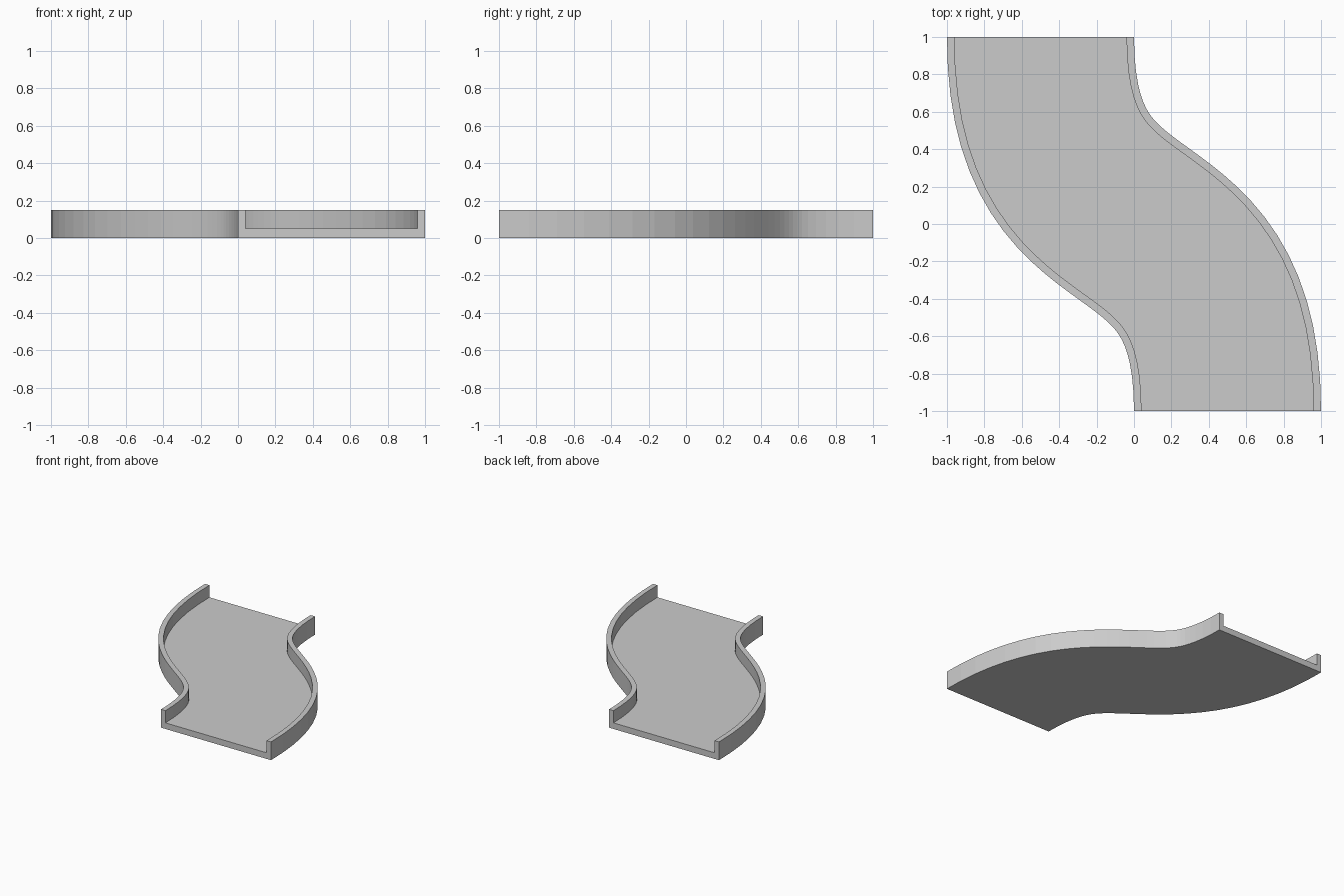
import bpy, bmesh
from mathutils import Vector

if "Cube" in bpy.data.objects:
    bpy.data.objects.remove(bpy.data.objects["Cube"], do_unlink=True)

SEGMENTS = 28
HALF, WALL = 0.5, 0.04
FLOOR_Z, TOP_Z = 0.05, 0.15
HANDLE = 1.28

grey = bpy.data.materials.new("light_grey")
grey.use_nodes = True
colour = (0.6, 0.6, 0.6, 1)
grey.diffuse_color = colour
grey.node_tree.nodes["Principled BSDF"].inputs["Base Color"].default_value = colour

# S-shaped centre line running from back to front
path = [Vector(p) for p in ((-HALF, 1), (-HALF, 1 - HANDLE), (HALF, HANDLE - 1), (HALF, -1))]


def centre_and_normal(t):
    a, b, c, d = path
    s = 1 - t
    point = a * s**3 + b * 3 * s * s * t + c * 3 * s * t * t + d * t**3
    tangent = ((b - a) * s * s + (c - b) * 2 * s * t + (d - c) * t * t).normalized()
    return point, Vector((-tangent.y, tangent.x))


# U-shaped channel section: (sideways offset, height)
inner = HALF - WALL
section = [(-HALF, 0), (HALF, 0), (HALF, TOP_Z), (inner, TOP_Z),
           (inner, FLOOR_Z), (-inner, FLOOR_Z), (-inner, TOP_Z), (-HALF, TOP_Z)]

# Sweep the section along the centre line and cap both ends
bm = bmesh.new()
rings = []
for i in range(SEGMENTS + 1):
    point, normal = centre_and_normal(i / SEGMENTS)
    rings.append([bm.verts.new((*(point + normal * off), z)) for off, z in section])
count = len(section)
for r0, r1 in zip(rings, rings[1:]):
    for k in range(count):
        n = (k + 1) % count
        bm.faces.new((r0[k], r0[n], r1[n], r1[k]))
for ring in (rings[0], rings[-1]):
    bm.faces.new((ring[0], ring[1], ring[4], ring[5]))
    bm.faces.new((ring[1], ring[2], ring[3], ring[4]))
    bm.faces.new((ring[0], ring[5], ring[6], ring[7]))
bmesh.ops.recalc_face_normals(bm, faces=bm.faces)

mesh = bpy.data.meshes.new("curved_channel")
bm.to_mesh(mesh)
bm.free()
mesh.materials.append(grey)
channel = bpy.data.objects.new("curved_channel", mesh)
bpy.context.collection.objects.link(channel)
